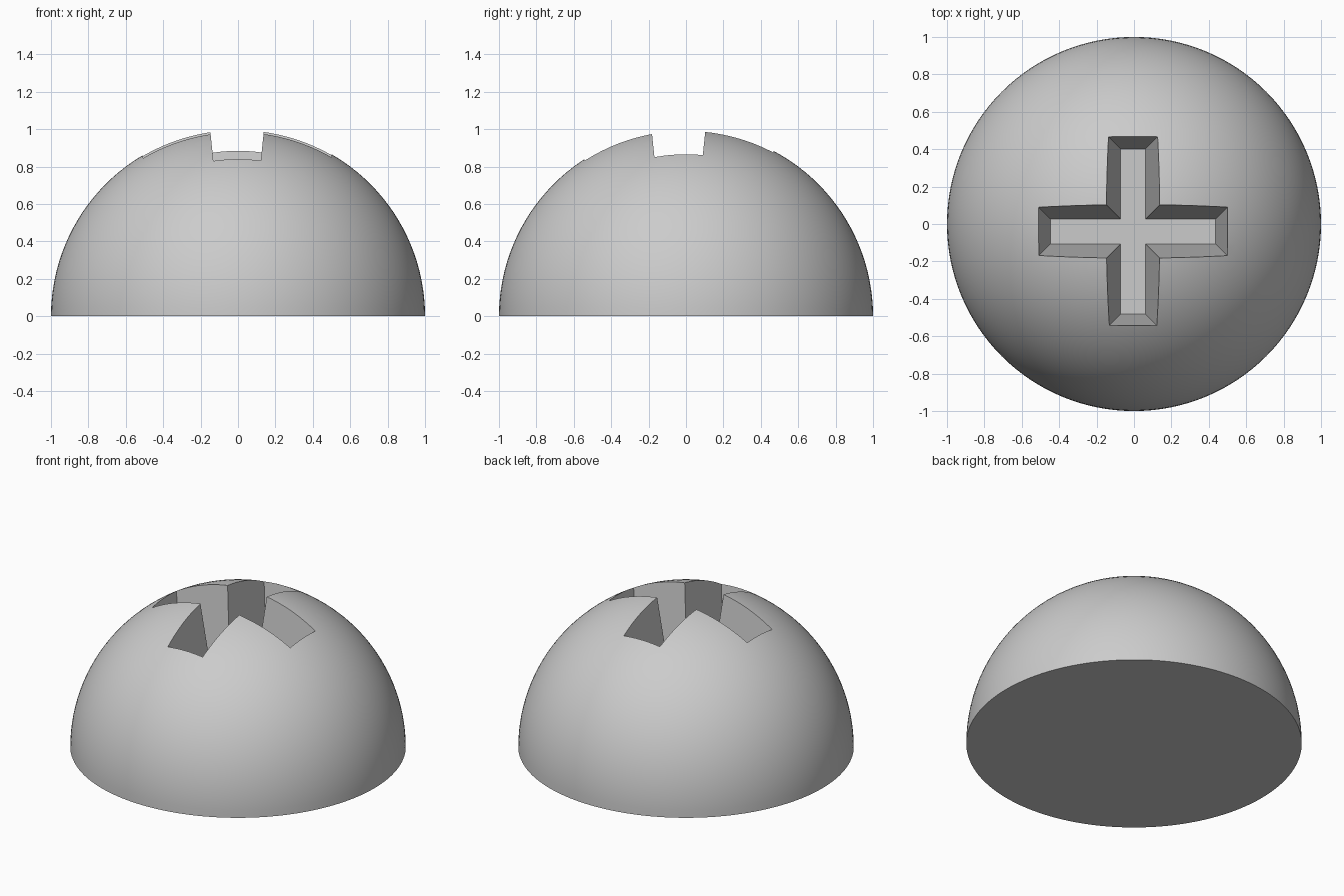
import bpy, bmesh, math

old = bpy.data.objects.get("Cube")
if old:
    bpy.data.objects.remove(old, do_unlink=True)

# Single grey material
grey = bpy.data.materials.new("plain_grey")
grey.use_nodes = True
colour = (0.6, 0.6, 0.6, 1.0)
grey.diffuse_color = colour
grey.node_tree.nodes["Principled BSDF"].inputs["Base Color"].default_value = colour


def make_object(name, bm):
    bmesh.ops.recalc_face_normals(bm, faces=bm.faces)
    mesh = bpy.data.meshes.new(name)
    bm.to_mesh(mesh)
    bm.free()
    mesh.materials.append(grey)
    obj = bpy.data.objects.new(name, mesh)
    bpy.context.collection.objects.link(obj)
    return obj


# Dome: upper half of a sphere with a flat closed base
bm = bmesh.new()
bmesh.ops.create_uvsphere(bm, u_segments=128, v_segments=64, radius=1.0)
cut = bmesh.ops.bisect_plane(bm, geom=bm.verts[:] + bm.edges[:] + bm.faces[:],
                             plane_co=(0, 0, 0), plane_no=(0, 0, 1),
                             clear_inner=True, dist=1e-4)
rim = [e for e in bm.edges if e.is_boundary]
bmesh.ops.contextual_create(bm, geom=rim)
dome = make_object("dome", bm)

# Tapered cross-shaped cutter for the recess
CENTRE_X, CENTRE_Y = -0.005, -0.04
FLOOR, TOP, TAPER = 0.25, 1.1, 0.103


def cross_ring(bm, z):
    grow = TAPER * (z - FLOOR)
    w, l = 0.067 + grow, 0.442 + grow
    ring = []
    for k in range(4):
        c, s = round(math.cos(k * math.pi / 2)), round(math.sin(k * math.pi / 2))
        for x, y in ((l, -w), (l, w), (w, w)):
            ring.append(bm.verts.new((CENTRE_X + x * c - y * s,
                                      CENTRE_Y + x * s + y * c, z)))
    return ring


bm = bmesh.new()
low, high = cross_ring(bm, FLOOR), cross_ring(bm, TOP)
bm.faces.new(low[::-1])
bm.faces.new(high)
for i in range(len(low)):
    j = (i + 1) % len(low)
    bm.faces.new((low[i], low[j], high[j], high[i]))
cutter = make_object("cross_cutter", bm)
cutter.hide_render = True

# Cut the recess, then discard the cutter
bpy.ops.object.select_all(action="DESELECT")
dome.select_set(True)
bpy.context.view_layer.objects.active = dome
mod = dome.modifiers.new("cross_recess", "BOOLEAN")
mod.operation = "DIFFERENCE"
mod.solver = "EXACT"
mod.object = cutter
bpy.ops.object.modifier_apply(modifier=mod.name)
bpy.data.objects.remove(cutter, do_unlink=True)

# Smooth dome with crisp recess and base edges
bpy.ops.object.shade_smooth_by_angle(angle=math.radians(30))
